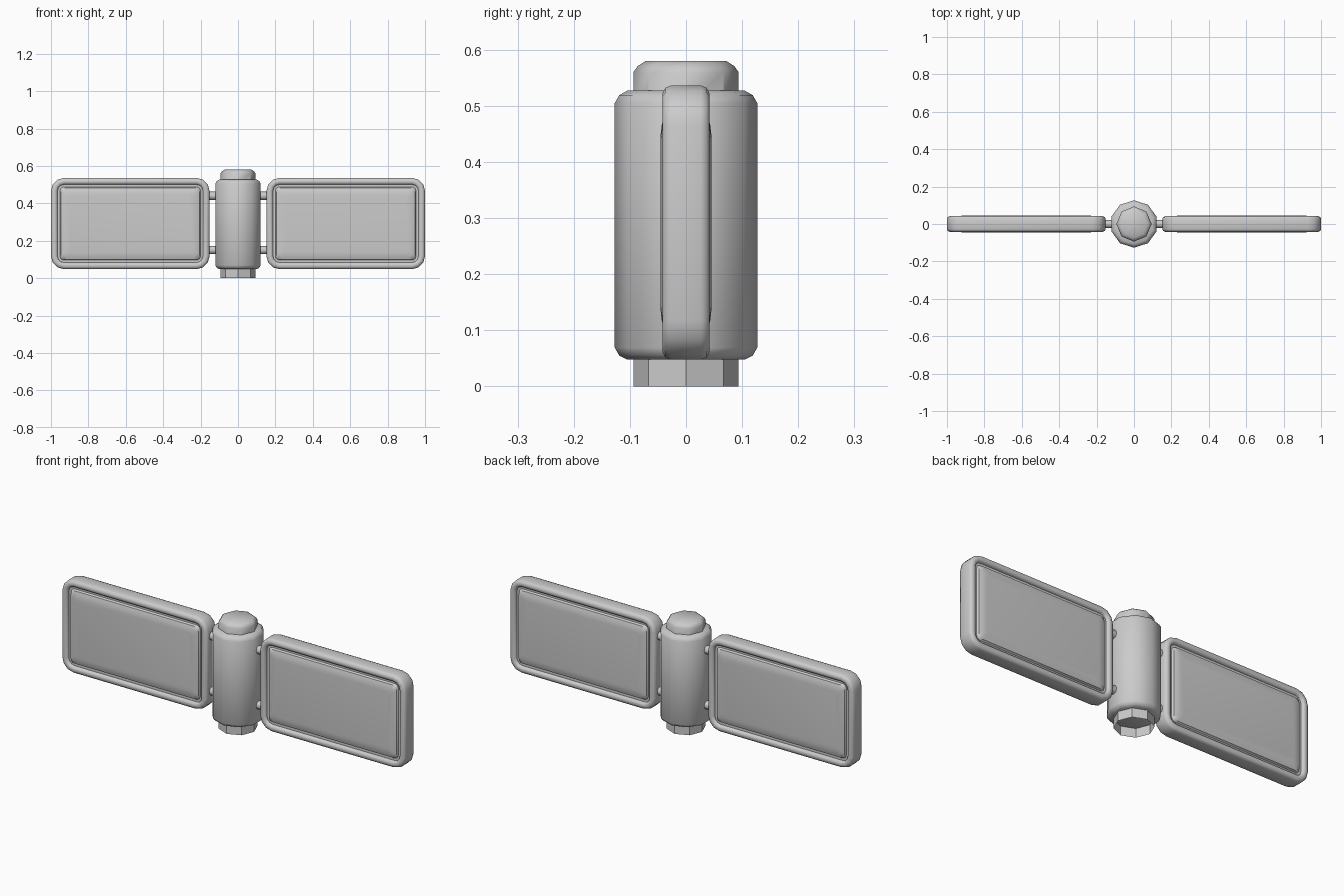
import bpy, bmesh, math

if "Cube" in bpy.data.objects:
    bpy.data.objects.remove(bpy.data.objects["Cube"])

def finish(name, bm, angle=40):
    bmesh.ops.recalc_face_normals(bm, faces=bm.faces)
    me = bpy.data.meshes.new(name)
    bm.to_mesh(me)
    bm.free()
    ob = bpy.data.objects.new(name, me)
    bpy.context.collection.objects.link(ob)
    bpy.ops.object.select_all(action='DESELECT')
    bpy.context.view_layer.objects.active = ob
    ob.select_set(True)
    bpy.ops.object.shade_smooth_by_angle(angle=math.radians(angle))
    return ob

def loft(bm, rings, closed=False, cap_start=False, cap_end=False):
    vs = [[bm.verts.new(p) for p in r] for r in rings]
    pairs = list(zip(vs, vs[1:])) + ([(vs[-1], vs[0])] if closed else [])
    for a, b in pairs:
        n = len(a)
        for i in range(n):
            j = (i + 1) % n
            bm.faces.new((a[i], a[j], b[j], b[i]))
    if cap_start:
        bm.faces.new(vs[0][::-1])
    if cap_end:
        bm.faces.new(vs[-1])

def turned(name, sides, profile, cap_start, cap_end):
    bm = bmesh.new()
    rings = []
    for r, z in profile:
        angs = [math.pi / 2 + 2 * math.pi * i / sides for i in range(sides)]
        rings.append([(r * math.cos(a), r * math.sin(a), z) for a in angs])
    loft(bm, rings, cap_start=cap_start, cap_end=cap_end)
    return finish(name, bm)

# Outer outline of a wing panel
X0, X1, Z0, Z1, CORNER = 0.152, 1.0, 0.048, 0.536, 0.07

def outline(side, inset, y, segs=3):
    r = max(CORNER - inset, 0.022)
    x0, x1, z0, z1 = X0 + inset, X1 - inset, Z0 + inset, Z1 - inset
    pts = []
    centres = [(x1 - r, z1 - r), (x0 + r, z1 - r), (x0 + r, z0 + r), (x1 - r, z0 + r)]
    for k, (cx, cz) in enumerate(centres):
        for i in range(segs + 1):
            a = math.pi / 2 * (k + i / segs)
            pts.append((side * (cx + r * math.cos(a)), y, cz + r * math.sin(a)))
    return pts

def both_faces(profile):
    return [(i, -y) for i, y in profile] + [(i, y) for i, y in reversed(profile)]

# Central body, top cap and open bottom collar
turned("body", 10, [(0.105, 0.048), (0.119, 0.055), (0.127, 0.069), (0.127, 0.505),
                    (0.119, 0.519), (0.105, 0.527)], True, True)
turned("top_cap", 8, [(0.094, 0.50), (0.094, 0.56), (0.086, 0.571), (0.072, 0.58)], False, True)
turned("bottom_collar", 8, [(0.094, 0.0), (0.094, 0.06)], False, False)

for side, label in ((-1, "left"), (1, "right")):
    # Rounded frame around the panel
    bm = bmesh.new()
    frame = [(0.036, 0.026), (0.033, 0.037), (0.024, 0.042), (0.014, 0.042),
             (0.004, 0.037), (0.0, 0.027)]
    loft(bm, [outline(side, i, y) for i, y in both_faces(frame)], closed=True)
    finish(label + "_frame", bm, 50)

    # Slightly raised panel with a groove at its edge
    bm = bmesh.new()
    panel = [(0.09, 0.0455), (0.068, 0.043), (0.053, 0.037), (0.048, 0.027), (0.03, 0.027)]
    loft(bm, [outline(side, i, y) for i, y in both_faces(panel)], cap_start=True, cap_end=True)
    finish(label + "_panel", bm)

    # Hinge pins joining panel and body
    for z, pos in ((0.15, "lower"), (0.44, "upper")):
        bm = bmesh.new()
        rings = [[(side * x, 0.022 * math.cos(a * math.pi / 4), z + 0.022 * math.sin(a * math.pi / 4))
                  for a in range(8)] for x in (0.1, 0.17)]
        loft(bm, rings, cap_start=True, cap_end=True)
        finish(label + "_" + pos + "_pin", bm, 50)
